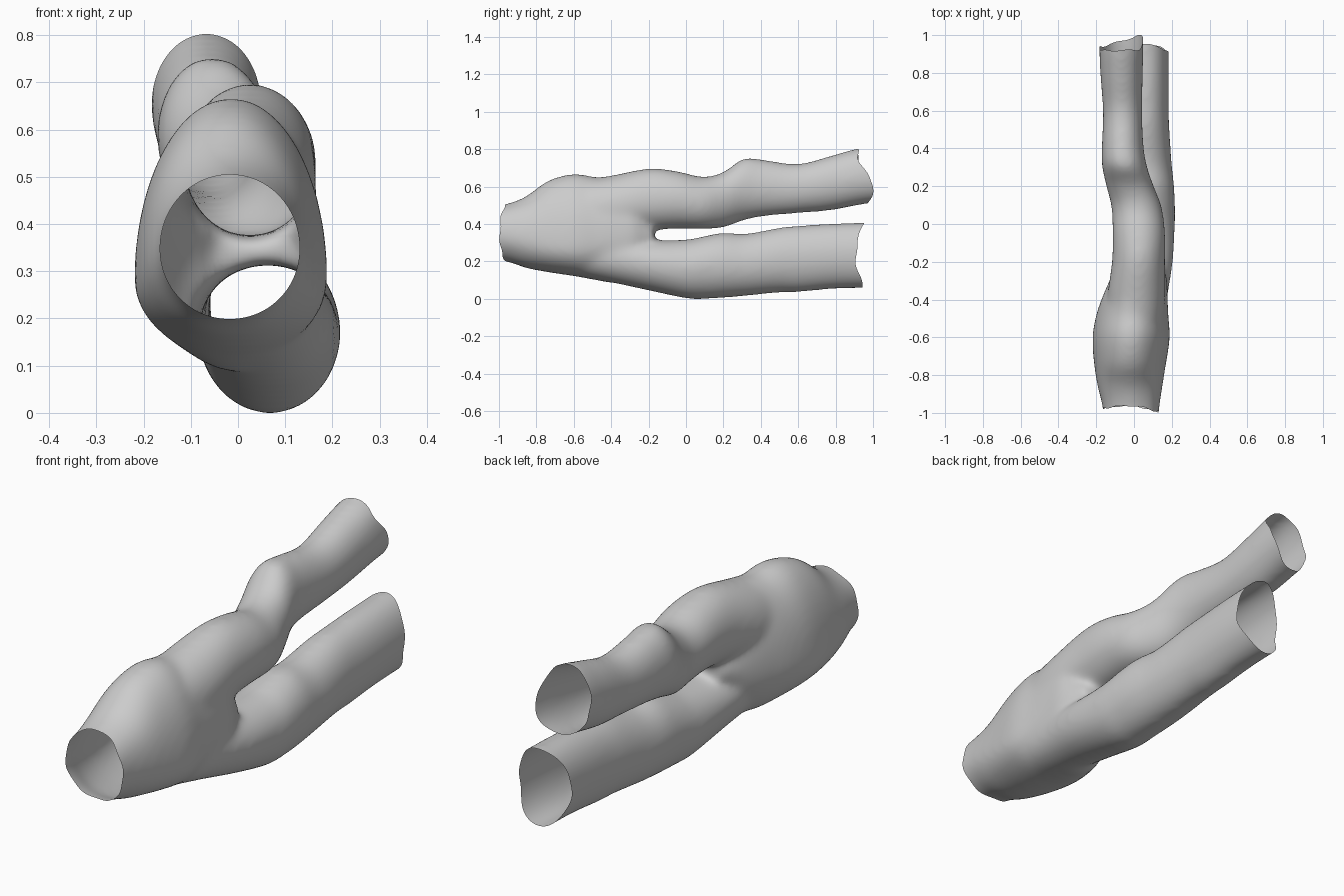
import bpy, bmesh, math

if "Cube" in bpy.data.objects:
    bpy.data.objects.remove(bpy.data.objects["Cube"])

# Section rows: y, x left, x right, z bottom, z widest, z top
TRUNK = [(-1.06, -.155, .12, .21, .35, .48), (-.94, -.166, .132, .199, .35, .507),
         (-.85, -.193, .15, .165, .32, .548), (-.74, -.212, .17, .143, .29, .632),
         (-.60, -.22, .19, .122, .28, .670), (-.48, -.20, .182, .10, .30, .652),
         (-.38, -.165, .178, .085, .32, .655), (-.29, -.125, .175, .12, .33, .59),
         (-.22, -.085, .15, .23, .34, .45), (-.17, -.05, .13, .29, .335, .38)]
UPPER = [(-.62, -.13, .14, .36, .45, .62), (-.40, -.142, .165, .34, .48, .66),
         (-.20, -.117, .165, .365, .52, .698), (-.05, -.114, .165, .375, .53, .684),
         (.09, -.12, .147, .373, .51, .654), (.20, -.147, .105, .382, .53, .68),
         (.31, -.17, .068, .42, .58, .753), (.42, -.17, .05, .442, .59, .744),
         (.60, -.165, .044, .458, .59, .723), (.78, -.178, .047, .474, .62, .768),
         (.92, -.184, .05, .505, .65, .803), (1.06, -.184, .05, .53, .67, .82)]
LOWER = [(-.66, -.12, .14, .14, .25, .36), (-.40, -.10, .175, .088, .22, .36),
         (-.20, -.09, .206, .045, .19, .318), (0, -.085, .217, .003, .17, .318),
         (.10, -.08, .217, 0, .18, .337), (.20, -.08, .213, .006, .18, .355),
         (.32, -.075, .20, .016, .18, .349), (.50, -.067, .188, .034, .205, .382),
         (.60, -.062, .184, .036, .215, .392), (.80, -.06, .184, .054, .23, .405),
         (1.06, -.06, .182, .06, .235, .413)]


def spline(rows, steps=5):
    """Smoothly interpolate the section rows."""
    out = []
    for i in range(len(rows) - 1):
        p = [rows[max(0, min(len(rows) - 1, i + k))] for k in (-1, 0, 1, 2)]
        for s in range(steps):
            t = s / steps
            out.append([.5 * (2 * b + (c - a) * t + (2 * a - 5 * b + 4 * c - d) * t ** 2
                              + (3 * b - a - 3 * c + d) * t ** 3) for a, b, c, d in zip(*p)])
    return out + [list(rows[-1])]


def add_tube(bm, rows, n=40):
    """Closed loft of egg-shaped sections."""
    rings = []
    for y, xl, xr, zb, zm, zt in spline(rows):
        ring = []
        for k in range(n):
            a = 2 * math.pi * k / n
            s = math.sin(a)
            ring.append(bm.verts.new(((xl + xr) / 2 + (xr - xl) / 2 * math.cos(a), y,
                                      zm + s * (zt - zm if s > 0 else zm - zb))))
        rings.append(ring)
    for r, q in zip(rings, rings[1:]):
        for k in range(n):
            bm.faces.new((r[k], r[(k + 1) % n], q[(k + 1) % n], q[k]))
    bm.faces.new(rings[0][::-1])
    bm.faces.new(rings[-1])


# Trunk and both branches as overlapping closed tubes
bm = bmesh.new()
for rows in (TRUNK, UPPER, LOWER):
    add_tube(bm, rows)
bmesh.ops.recalc_face_normals(bm, faces=bm.faces)
mesh = bpy.data.meshes.new("branching_tube")
bm.to_mesh(mesh)
bm.free()
tube = bpy.data.objects.new("branching_tube", mesh)
bpy.context.collection.objects.link(tube)

# Fuse and soften the junction
remesh = tube.modifiers.new("fuse", 'REMESH')
remesh.mode = 'VOXEL'
remesh.voxel_size = .012
smooth = tube.modifiers.new("soften", 'SMOOTH')
smooth.factor = .5
smooth.iterations = 34
deps = bpy.context.evaluated_depsgraph_get()
fused = bpy.data.meshes.new_from_object(tube.evaluated_get(deps))
tube.modifiers.clear()
tube.data = fused

# Cut the three ends open
bm = bmesh.new()
bm.from_mesh(fused)
for sign in (-1, 1):
    bmesh.ops.bisect_plane(bm, geom=bm.verts[:] + bm.edges[:] + bm.faces[:], dist=1e-5,
                           plane_co=(0, sign * .94, 0), plane_no=(0, sign, 0), clear_outer=True)


# Wavy, uneven rims
def rim(x, y, z):
    if y < 0:
        a = math.atan2(z - .35, x + .015)
        return (-.985 - .01 * math.cos(a) + .022 * abs(math.sin(a)) ** 3
                + .004 * math.sin(7 * a))
    if z > .45:
        a = math.atan2(z - .65, x + .065)
        t = max(0, min(1, (.76 - z) / .16))
        return .92 + .05 * t * t * (3 - 2 * t) + .3 * (x + .065) * t + .004 * math.sin(6 * a)
    a = math.atan2(z - .23, x - .06)
    return .898 + .012 * math.cos(a) + .05 * abs(math.sin(a)) ** 3 + .005 * math.sin(5 * a)


for v in bm.verts:
    w = max(0, (abs(v.co.y) - .74) / .2)
    if w:
        v.co.y += w * w * (rim(*v.co) - math.copysign(.94, v.co.y))
low = min(v.co.z for v in bm.verts)
for v in bm.verts:
    v.co.z -= low
for f in bm.faces:
    f.smooth = True
bm.to_mesh(fused)
bm.free()
